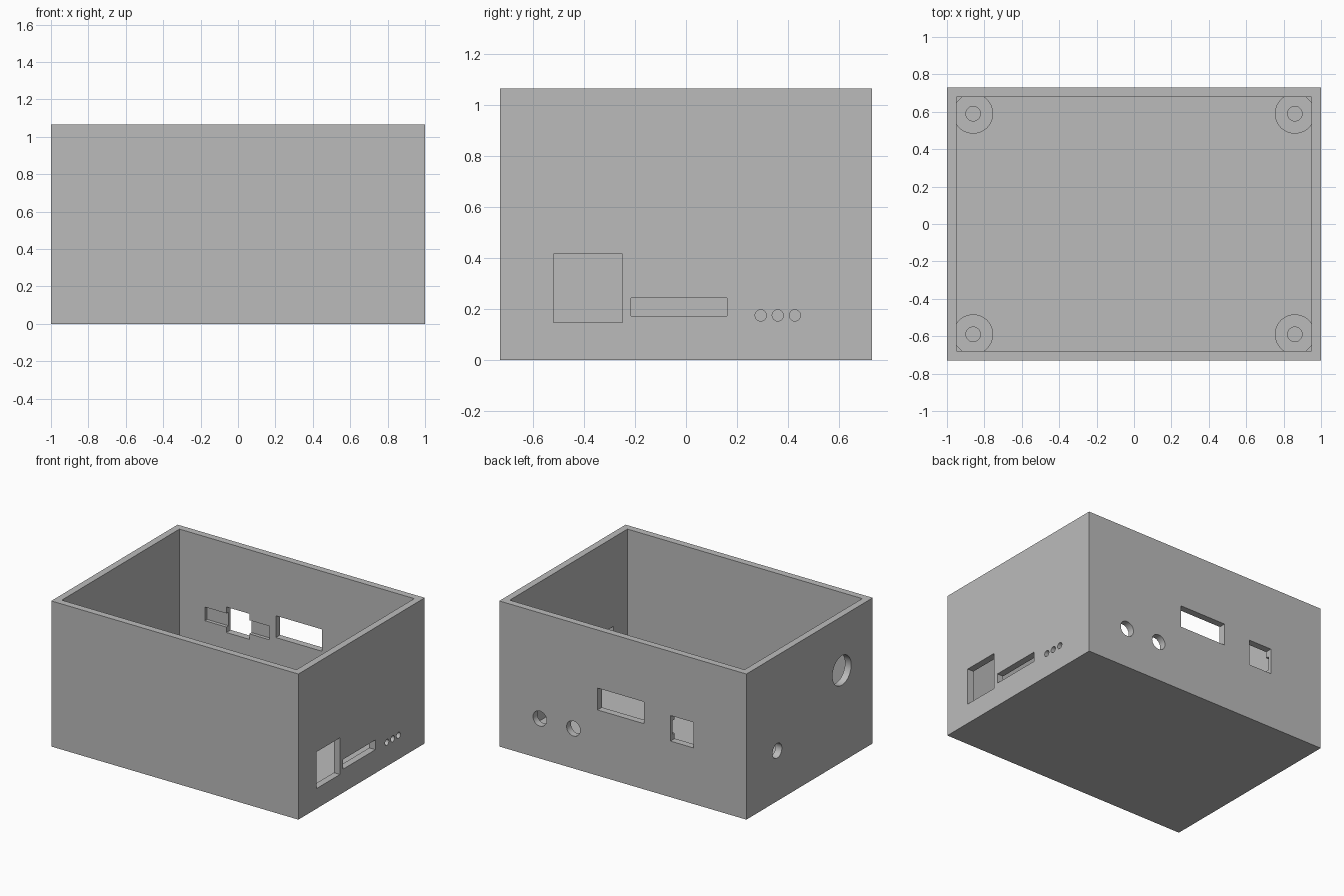
import bpy
from math import radians
from mathutils import Vector

old = bpy.data.objects.get("Cube")
if old:
    bpy.data.objects.remove(old, do_unlink=True)

LENGTH, WIDTH, HEIGHT, WALL = 2.0, 1.46, 1.065, 0.05
HX, HY = LENGTH / 2, WIDTH / 2

# One plain grey for the whole enclosure
grey = bpy.data.materials.new("light grey plastic")
grey.use_nodes = True
colour = (0.5, 0.5, 0.5, 1)
grey.diffuse_color = colour
grey.node_tree.nodes["Principled BSDF"].inputs["Base Color"].default_value = colour


def box(name, low, high):
    low, high = Vector(low), Vector(high)
    bpy.ops.mesh.primitive_cube_add(size=1, location=(low + high) / 2)
    ob = bpy.context.object
    ob.name = name
    ob.scale = high - low
    bpy.ops.object.transform_apply(location=False, rotation=False, scale=True)
    ob.data.materials.append(grey)
    return ob


def cylinder(name, centre, radius, depth, axis="Z"):
    turn = {"X": (0, radians(90), 0), "Y": (radians(90), 0, 0), "Z": (0, 0, 0)}[axis]
    bpy.ops.mesh.primitive_cylinder_add(vertices=48, radius=radius, depth=depth,
                                        location=centre, rotation=turn)
    ob = bpy.context.object
    ob.name = name
    ob.data.materials.append(grey)
    return ob


def cut(target, cutter):
    cutter.hide_render = True
    mod = target.modifiers.new("cut", "BOOLEAN")
    mod.operation, mod.solver, mod.object = "DIFFERENCE", "EXACT", cutter
    bpy.ops.object.select_all(action="DESELECT")
    bpy.context.view_layer.objects.active = target
    target.select_set(True)
    bpy.ops.object.modifier_apply(modifier=mod.name)
    bpy.data.objects.remove(cutter, do_unlink=True)


def finish(ob):
    bpy.ops.object.select_all(action="DESELECT")
    bpy.context.view_layer.objects.active = ob
    ob.select_set(True)
    bpy.ops.object.shade_smooth_by_angle(angle=radians(30))


# Open-topped case
case = box("case", (-HX, -HY, 0), (HX, HY, HEIGHT))
cut(case, box("cavity", (WALL - HX, WALL - HY, WALL), (HX - WALL, HY - WALL, HEIGHT + 0.2)))

# Right wall: square port, slot and three indicator holes
for y0, y1, z0, z1 in [(-0.52, -0.25, 0.147, 0.415), (-0.215, 0.16, 0.172, 0.243)]:
    cut(case, box("side_port", (HX - 0.1, y0, z0), (HX + 0.1, y1, z1)))
for y in (0.293, 0.36, 0.427):
    cut(case, cylinder("indicator_hole", (HX, y, 0.175), 0.022, 0.2, "X"))

# Back wall: two rectangular windows and two round holes
for x0, x1, z0, z1 in [(-0.57, -0.385, 0.41, 0.597), (-0.17, 0.205, 0.48, 0.64)]:
    cut(case, box("back_window", (x0, HY - 0.1, z0), (x1, HY + 0.1, z1)))
for x in (0.40, 0.672):
    cut(case, cylinder("back_hole", (x, HY, 0.292), 0.055, 0.2, "Y"))

# Shallow pocket inside the back wall, around the small window
cut(case, box("pocket", (-0.745, HY - 0.1, 0.45), (-0.22, HY - 0.025, 0.55)))

# Left wall: large and small round holes
for y, z, radius in [(-0.373, 0.67, 0.108), (0.374, 0.368, 0.054)]:
    cut(case, cylinder("left_hole", (-HX, y, z), radius, 0.2, "X"))
finish(case)

# Corner standoffs with screw holes
BASE, TOP = 0.03, 0.13
for x, side in [(-0.86, "left"), (0.86, "right")]:
    for y, end in [(-0.59, "front"), (0.59, "back")]:
        post = cylinder(f"standoff_{end}_{side}", (x, y, (BASE + TOP) / 2), 0.107, TOP - BASE)
        cut(post, cylinder("screw_hole", (x, y, WALL + 0.1), 0.039, 0.2))
        finish(post)
        # The model's own left is +x
        post.name = f"standoff_{end}_{'left' if x > 0 else 'right'}"
